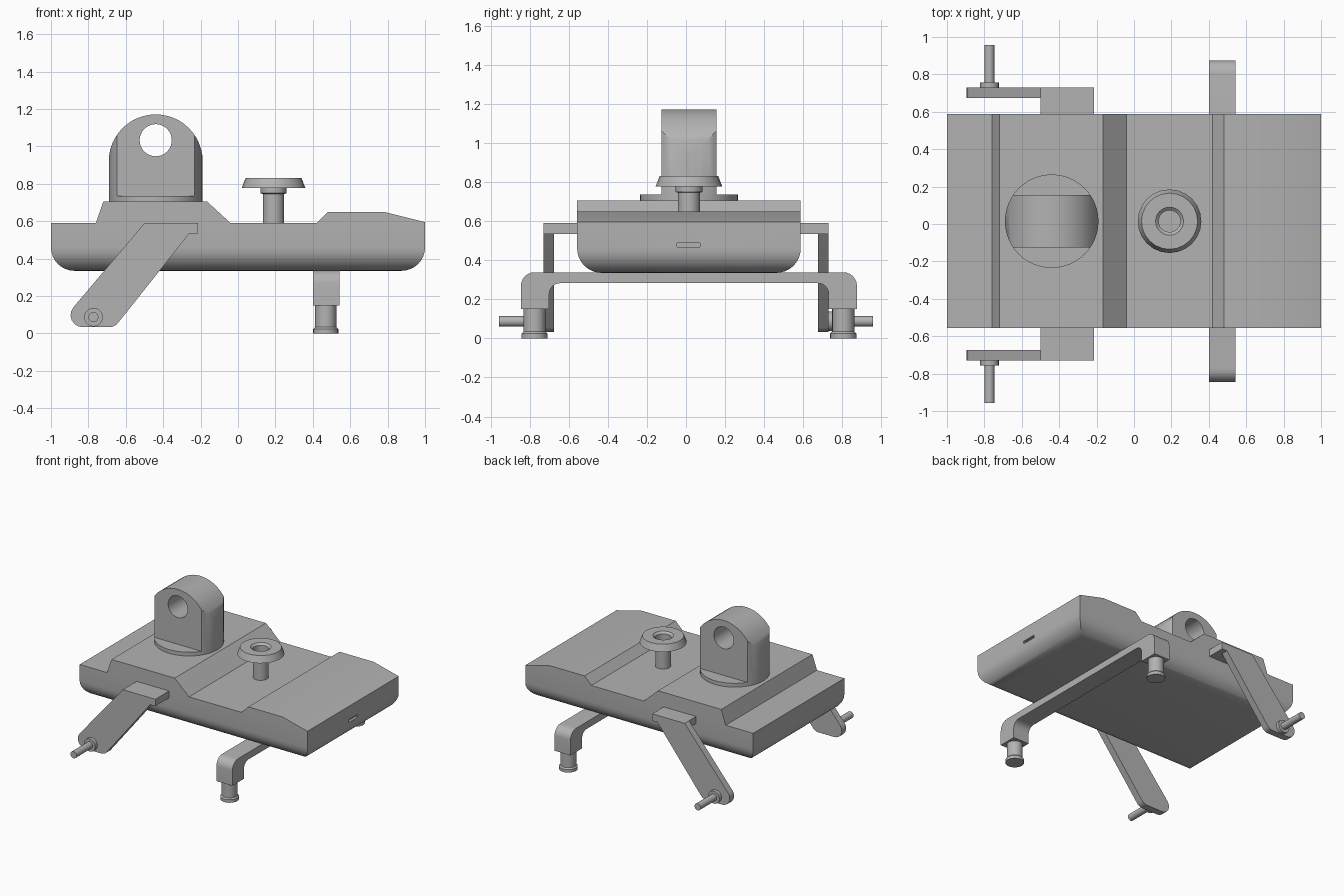
import bpy
import bmesh
from math import cos, sin, pi, radians, tan
from mathutils import Vector, Matrix

old = bpy.data.objects.get("Cube")
if old:
    bpy.data.objects.remove(old, do_unlink=True)

grey = bpy.data.materials.new("plain grey")
grey.use_nodes = True
COLOUR = (0.45, 0.45, 0.45, 1)
grey.diffuse_color = COLOUR
grey.node_tree.nodes["Principled BSDF"].inputs["Base Color"].default_value = COLOUR

MID = 0.015  # y of the body's centre line


def finish(bm, name):
    bmesh.ops.recalc_face_normals(bm, faces=bm.faces)
    mesh = bpy.data.meshes.new(name)
    bm.to_mesh(mesh)
    bm.free()
    mesh.materials.append(grey)
    ob = bpy.data.objects.new(name, mesh)
    bpy.context.collection.objects.link(ob)
    return ob


def smooth(ob):
    bpy.ops.object.select_all(action='DESELECT')
    ob.select_set(True)
    bpy.context.view_layer.objects.active = ob
    bpy.ops.object.shade_smooth_by_angle(angle=radians(32))
    return ob


def rounded(points, steps=6):
    """Outline with corners (a, b, radius) turned into arcs."""
    out = []
    for i, (a, b, r) in enumerate(points):
        p = Vector((a, b))
        if not r:
            out.append(p)
            continue
        u = (Vector(points[i - 1][:2]) - p).normalized()
        v = (Vector(points[(i + 1) % len(points)][:2]) - p).normalized()
        half = u.angle(v) / 2
        centre = p + (u + v).normalized() * (r / sin(half))
        start = p + u * (r / tan(half)) - centre
        end = p + v * (r / tan(half)) - centre
        turn = start.angle_signed(end)
        for k in range(steps + 1):
            out.append(centre + Matrix.Rotation(-turn * k / steps, 2) @ start)
    return out


def prism(outline, lo, hi, axis='Y'):
    """Extrude an outline (horizontal, z) along x or y."""
    bm = bmesh.new()
    place = (lambda h, z: (h, lo, z)) if axis == 'Y' else (lambda h, z: (lo, h, z))
    face = bm.faces.new([bm.verts.new(place(*p)) for p in outline])
    geo = bmesh.ops.extrude_face_region(bm, geom=[face])["geom"]
    shift = Vector((0, hi - lo, 0) if axis == 'Y' else (hi - lo, 0, 0))
    bmesh.ops.translate(bm, vec=shift,
                        verts=[g for g in geo if isinstance(g, bmesh.types.BMVert)])
    return bm


def lathe(name, profile, at, turn=Matrix(), sides=24):
    """Spin a closed (radius, height) profile about its own axis."""
    bm = bmesh.new()
    verts = [bm.verts.new((r, 0, z)) for r, z in profile]
    edges = [bm.edges.new(pair) for pair in zip(verts, verts[1:])]
    bmesh.ops.spin(bm, geom=verts + edges, cent=(0, 0, 0), axis=(0, 0, 1),
                   angle=2 * pi, steps=sides)
    bmesh.ops.remove_doubles(bm, verts=bm.verts, dist=1e-4)
    bmesh.ops.transform(bm, matrix=Matrix.Translation(at) @ turn.to_4x4(), verts=bm.verts)
    return smooth(finish(bm, name))


def cut(ob, tool, operation):
    mod = ob.modifiers.new("cut", 'BOOLEAN')
    mod.operation, mod.object, mod.solver = operation, tool, 'EXACT'
    bpy.context.view_layer.objects.active = ob
    bpy.ops.object.modifier_apply(modifier=mod.name)
    bpy.data.objects.remove(tool, do_unlink=True)


# Body: stepped slab with a rounded underside
top_line = [(-1, .335), (-1, .59), (-.76, .59), (-.72, .705), (-.165, .705), (-.04, .59),
            (.42, .59), (.48, .65), (.78, .65), (1, .595), (1, .335)]
bm = prism(top_line, MID - .572, MID + .572)
low = [e for e in bm.edges if all(v.co.z < .34 for v in e.verts)]
bmesh.ops.bevel(bm, geom=low, offset=.125, segments=8, profile=.5, affect='EDGES')
body = finish(bm, "body")
slot = finish(prism([(-.045, .467), (.072, .467), (.072, .488), (-.045, .488)],
                    .98, 1.1, 'X'), "slot_cutter")
cut(body, slot, 'DIFFERENCE')
smooth(body)

# Swivel disc and pierced lug
LUG_X = -.44
lathe("swivel_disc", [(0, .69), (.25, .69), (.25, .735), (0, .735)], (LUG_X, MID, 0), sides=48)
arch = [Vector((LUG_X - .26, .72)), Vector((LUG_X + .26, .72))]
arch += [Vector((LUG_X + .251 * cos(pi * k / 24), .92 + .251 * sin(pi * k / 24)))
         for k in range(25)]
arch[0].x, arch[1].x = LUG_X - .251, LUG_X + .251
lug = finish(prism(arch, MID - .14, MID + .14), "lug")
column = lathe("column_cutter", [(0, .6), (.25, .6), (.25, 1.3), (0, 1.3)],
               (LUG_X, MID, 0), sides=48)
cut(lug, column, 'INTERSECT')
sideways = Matrix.Rotation(pi / 2, 3, 'X')
bore = lathe("bore_cutter", [(0, -.4), (.086, -.4), (.086, .4), (0, .4)],
             (LUG_X, MID, 1.033), sideways, 32)
cut(lug, bore, 'DIFFERENCE')
smooth(lug)

# Knob with stem, collar and dished cap
lathe("knob", [(0, .57), (.057, .57), (.057, .745), (.07, .75), (.07, .778), (.17, .778),
               (.15, .83), (.075, .83), (.058, .815), (.058, .75), (0, .75)],
      (.19, MID, 0), sides=24)

# Slanted struts with mounting blocks and pins
strut = rounded([(-.5, .59, 0), (-.26, .59, 0), (-.26, .535, 0),
                 (-.66, .033, .06), (-.97, .033, .065)])
block = [(-.5, .535), (-.215, .535), (-.215, .59), (-.5, .59)]
for side, name in ((1, "back"), (-1, "front")):
    smooth(finish(prism(strut, side * .675, side * .73), name + "_strut"))
    finish(prism(block, side * .54, side * .73), name + "_strut_block")
    outward = Matrix.Rotation(-side * pi / 2, 3, 'X')
    lathe(name + "_pin", [(0, .72), (.05, .72), (.05, .757), (.027, .757),
                          (.027, .958), (0, .958)], (-.773, 0, .087), outward, 20)

# Cross bridge under the body, with two feet
half = [(.86, .15, 0), (.86, .338, .07), (-.86, .338, .07), (-.86, .15, 0),
        (-.715, .15, 0), (-.715, .282, .055), (.715, .282, .055), (.715, .15, 0)]
bridge = [(p.x + MID, p.y) for p in rounded(half)]
smooth(finish(prism(bridge, .402, .542, 'X'), "bridge"))
for side, name in ((1, "back"), (-1, "front")):
    lathe(name + "_foot", [(0, 0), (.067, 0), (.067, .024), (.057, .034),
                           (.057, .16), (0, .16)], (.469, MID + side * .79, 0))
